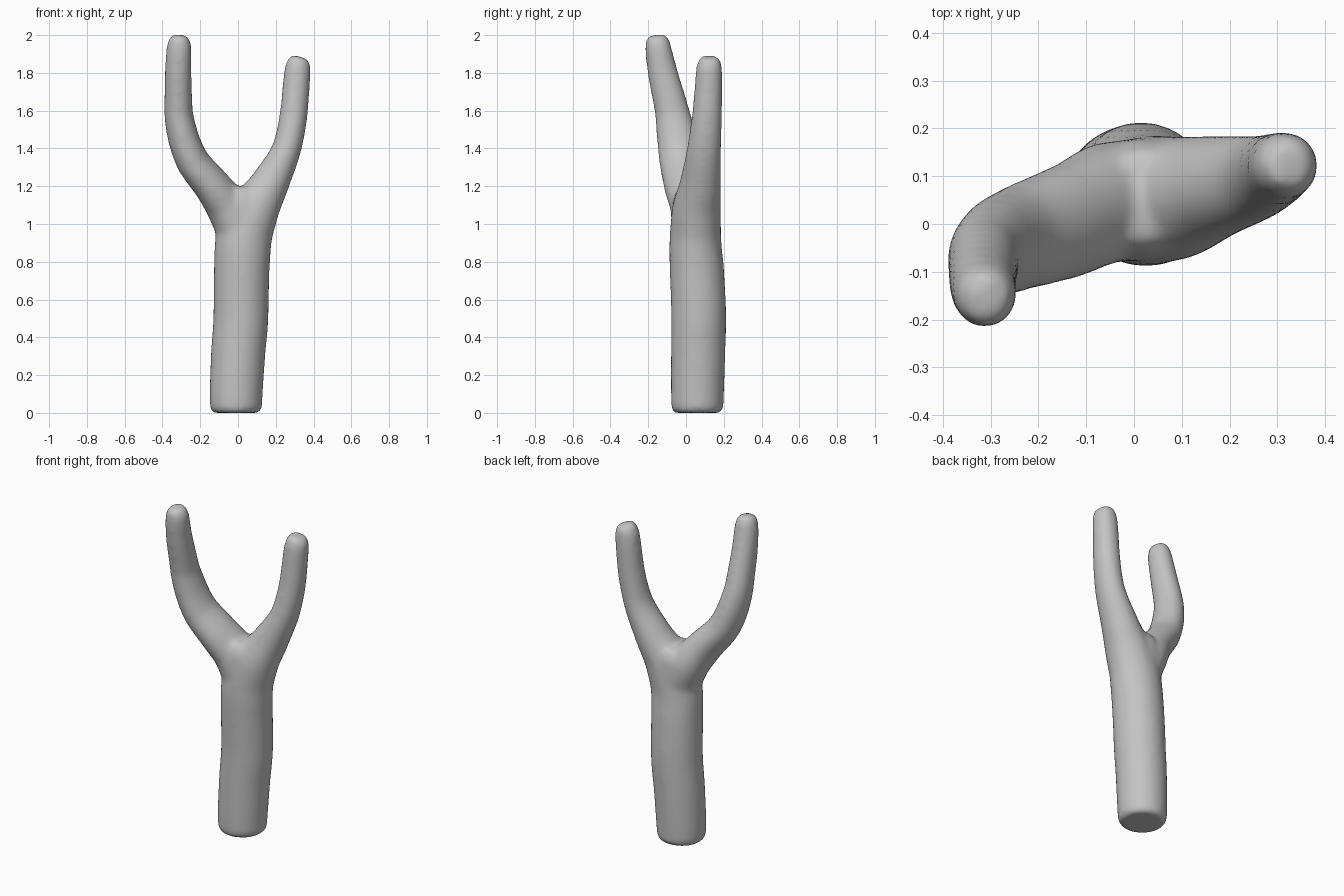
import bpy, bmesh, math
from mathutils import Vector

cube = bpy.data.objects.get("Cube")
if cube:
    bpy.data.objects.remove(cube, do_unlink=True)

SIDES = 32

# Centre line stations: x, y, z, half width, half depth
HANDLE_AND_LEFT_PRONG = [
    (-.011, .06, 0, .122, .122), (-.011, .06, .025, .138, .138),
    (0, .064, .3, .144, .144), (.015, .067, .5, .146, .146),
    (.02, .058, .75, .147, .144), (.027, .05, .9, .15, .138),
    (.08, .054, 1.06, .135, .13), (.166, .076, 1.21, .104, .11),
    (.264, .098, 1.42, .077, .089), (.297, .113, 1.6, .074, .079),
    (.314, .122, 1.8, .071, .071), (.32, .123, 1.845, .066, .066),
    (.331, .123, 1.884, .046, .048)]
RIGHT_PRONG = [
    (.03, .05, .8, .11, .11), (.01, .05, .95, .125, .125),
    (-.05, .045, 1.08, .115, .128), (-.135, .008, 1.2, .098, .124),
    (-.244, -.03, 1.34, .088, .113), (-.295, -.053, 1.48, .082, .104),
    (-.315, -.075, 1.6, .076, .092), (-.317, -.123, 1.8, .071, .08),
    (-.312, -.147, 1.93, .067, .07), (-.311, -.152, 1.975, .057, .062),
    (-.31, -.154, 2.001, .038, .043)]
CROTCH_FILL = [
    (.02, .052, .8, .11, .11), (.02, .052, 1, .13, .13),
    (.02, .054, 1.12, .12, .124), (.02, .058, 1.19, .06, .095)]


def slopes(zs, vals):
    """Slopes that pass smoothly through the stations without overshoot."""
    d = [(b - a) / (v - u) for a, b, u, v in zip(vals, vals[1:], zs, zs[1:])]
    inner = [2 * a * b / (a + b) if a * b > 0 else 0 for a, b in zip(d, d[1:])]
    return [d[0]] + inner + [d[-1]]


def sample(stations, steps=6):
    """Smooth cubic samples along the height."""
    zs = [s[2] for s in stations]
    cols = [[s[i] for s in stations] for i in (0, 1, 3, 4)]
    tans = [slopes(zs, c) for c in cols]
    out = []
    for k in range(len(zs) - 1):
        h = zs[k + 1] - zs[k]
        for j in range(steps + (k == len(zs) - 2)):
            t = j / steps
            a = 2 * t**3 - 3 * t**2 + 1
            b, c = t**3 - 2 * t**2 + t, t**3 - t**2
            x, y, w, d = (a * v[k] + b * h * m[k] + (1 - a) * v[k + 1] + c * h * m[k + 1]
                          for v, m in zip(cols, tans))
            out.append((Vector((x, y, zs[k] + t * h)), w, d))
    return out


def add_limb(bm, stations):
    """Sweep a closed oval tube along the stations."""
    pts = sample(stations)
    rings = []
    for i, (p, w, d) in enumerate(pts):
        tangent = (pts[min(i + 1, len(pts) - 1)][0] - pts[max(i - 1, 0)][0]).normalized()
        v = tangent.cross(Vector((1, 0, 0))).normalized()
        u = v.cross(tangent)
        angles = [2 * math.pi * n / SIDES for n in range(SIDES)]
        rings.append([bm.verts.new(p + u * w * math.cos(a) + v * d * math.sin(a))
                      for a in angles])
    for lo, hi in zip(rings, rings[1:]):
        for n in range(SIDES):
            m = (n + 1) % SIDES
            bm.faces.new((lo[n], lo[m], hi[m], hi[n]))
    bm.faces.new(rings[0])
    bm.faces.new(rings[-1])


# Forked branch: all limbs fused into one skin
bm = bmesh.new()
for limb in (HANDLE_AND_LEFT_PRONG, RIGHT_PRONG, CROTCH_FILL):
    add_limb(bm, limb)
bmesh.ops.recalc_face_normals(bm, faces=bm.faces)
mesh = bpy.data.meshes.new("forked_branch")
bm.to_mesh(mesh)
bm.free()
branch = bpy.data.objects.new("forked_branch", mesh)
bpy.context.collection.objects.link(branch)

remesh = branch.modifiers.new("fuse", 'REMESH')
remesh.mode = 'VOXEL'
remesh.voxel_size = 0.014
remesh.use_smooth_shade = True
relax = branch.modifiers.new("relax", 'SMOOTH')
relax.factor = 0.5
relax.iterations = 14

# Plain grey material
grey = bpy.data.materials.new("plain_grey")
grey.use_nodes = True
colour = (0.55, 0.55, 0.55, 1)
grey.diffuse_color = colour
grey.node_tree.nodes["Principled BSDF"].inputs["Base Color"].default_value = colour
mesh.materials.append(grey)
